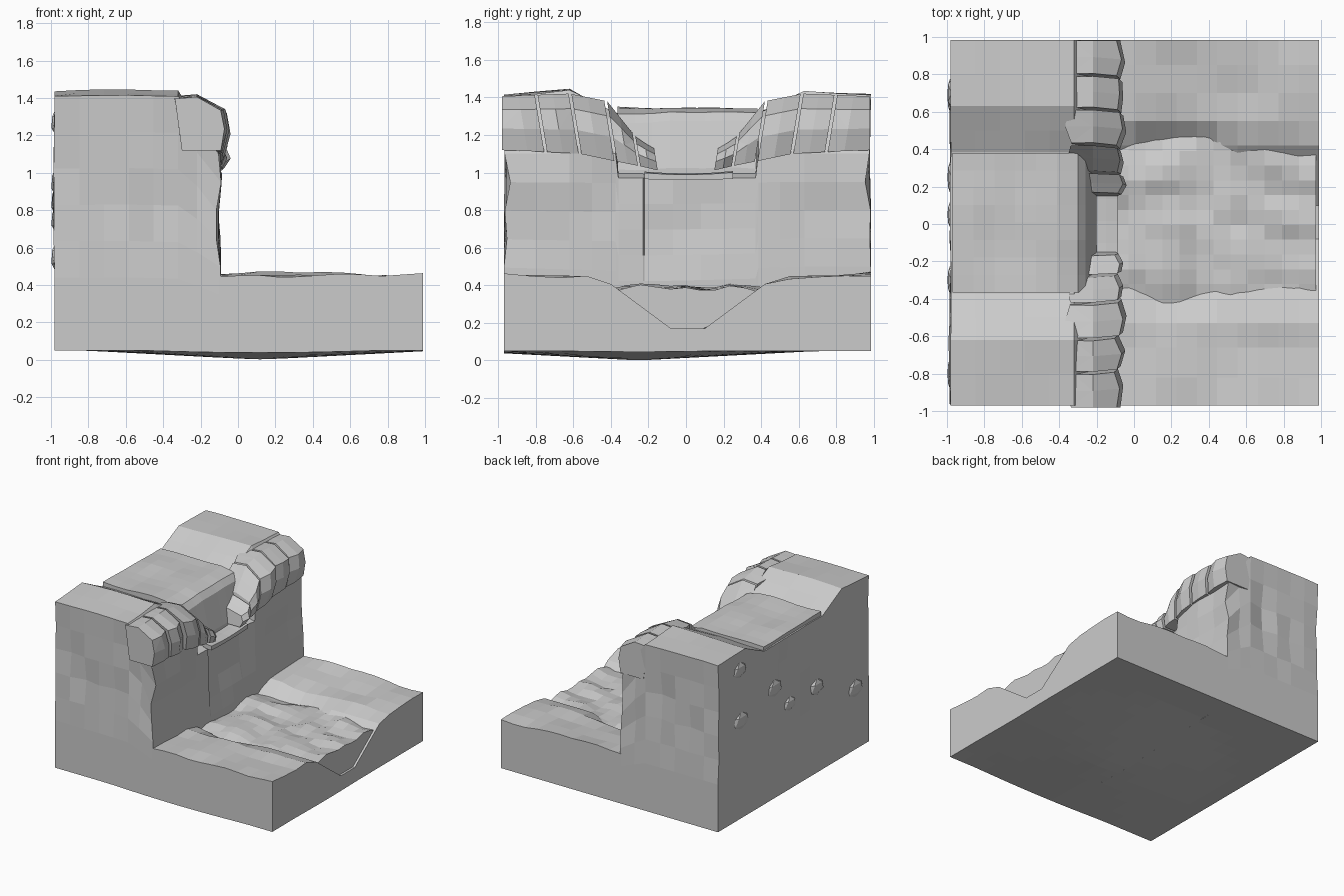
import bpy, bmesh, math, random
from mathutils import Vector, noise

if "Cube" in bpy.data.objects:
    bpy.data.objects.remove(bpy.data.objects["Cube"])

random.seed(4)


def lerp_table(v, table):
    """Piecewise linear lookup in (key, value) pairs."""
    if v <= table[0][0]:
        return table[0][1]
    for (a, p), (b, q) in zip(table, table[1:]):
        if v <= b:
            return p + (q - p) * (v - a) / (b - a)
    return table[-1][1]


def steps(a, b, n):
    return [a + (b - a) * i / n for i in range(n + 1)]


def nz(x, y, z, scale, amp):
    return noise.noise(Vector((x, y, z)) * scale + Vector((3.3, 7.1, 1.7))) * amp


def finish(name, bm):
    bmesh.ops.remove_doubles(bm, verts=bm.verts, dist=0.0005)
    bmesh.ops.recalc_face_normals(bm, faces=bm.faces)
    me = bpy.data.meshes.new(name)
    bm.to_mesh(me)
    bm.free()
    ob = bpy.data.objects.new(name, me)
    bpy.context.collection.objects.link(ob)
    return ob


def block(name, xs, ys, layers, bottom, top, warp=lambda x, y, z: (x, y, z)):
    """Closed box of faceted grids between two height functions."""
    bm = bmesh.new()
    ts = steps(0, 1, layers)

    def point(x, y, t):
        lo, hi = bottom(x, y), top(x, y)
        return warp(x, y, lo + (hi - lo) * t)

    def sheet(us, vs, f):
        g = [[bm.verts.new(f(u, v)) for v in vs] for u in us]
        for i in range(len(us) - 1):
            for j in range(len(vs) - 1):
                bm.faces.new((g[i][j], g[i + 1][j], g[i + 1][j + 1], g[i][j + 1]))

    for t in (0, 1):
        sheet(xs, ys, lambda u, v: point(u, v, t))
    for x in (xs[0], xs[-1]):
        sheet(ys, ts, lambda u, v: point(x, u, v))
    for y in (ys[0], ys[-1]):
        sheet(xs, ts, lambda u, v: point(u, y, v))
    return finish(name, bm)


# Underside bulges slightly below the rim
def underside(x, y):
    d = math.hypot(x - 0.12, y + 0.25)
    return 0.05 - 0.05 * max(0, 1 - d / 0.95)


# Channel bed cut: round plunge pool joined to a V-shaped outlet
def bed(x, y):
    outlet = 0.17 + max(0, abs(y - 0.01) - 0.09) * 0.74
    pool = 0.20 + max(0, math.hypot(x - 0.22, y - 0.04) - 0.25) * 0.8
    return min(outlet, pool)


# Lower ground
def ground_top(x, y):
    land = 0.44 + 0.025 * max(0, abs(y) - 0.6) + nz(x, y, 0, 4, 0.025)
    if abs(y) > 0.9:
        land += 0.03 * max(0, 1 - abs(x - 0.25) / 0.3) * (y > 0)
    return min(land, bed(x, y))


land_y = [-0.97, -0.82, -0.66, -0.53, -0.4, -0.3, -0.19, -0.08,
          0.1, 0.2, 0.3, 0.42, 0.55, 0.7, 0.85, 0.985]
block("lower_ground", steps(-0.1, 0.99, 10), land_y, 1, underside, ground_top)

# Pool and outlet water, rippled
block("pool_water", steps(-0.12, 0.972, 12), steps(-0.48, 0.55, 13), 1,
      lambda x, y: min(bed(x, y) - 0.01, 0.3),
      lambda x, y: 0.375 + nz(x, y, 2, 6, 0.045) - 0.03 * max(0, abs(y) - 0.38) * 6)

# Cliff with a river trough and a stepped fall
ridge = [(-0.97, 1.41), (-0.62, 1.44), (-0.37, 1.31), (0.38, 1.31),
         (0.63, 1.43), (0.985, 1.415)]


def cliff_top(x, y):
    h = lerp_table(y, ridge) + nz(x, y, 0, 3, 0.012)
    if -0.37 <= y <= 0.38:
        cap = lerp_table(x, [(-0.32, 1.32), (-0.22, 1.0), (-0.09, 0.97)])
    else:
        cap = lerp_table(x, [(-0.3, 1.5), (-0.25, 1.33), (-0.09, 1.1)])
    return min(h, cap)


def cliff_warp(x, y, z):
    k = max(0, min(1, (z - 0.45) / 0.3)) * max(0, min(1, (1.4 - z) / 0.3))
    px, py = x, y
    if x > -0.12:
        px += nz(0, y, z, 4, 0.03) * k - 0.015 * k
        if abs(y) < 0.23:
            px -= 0.03 * k
    if x < -0.95:
        px += nz(5, y, z, 4, 0.022) * k
    if abs(y) > 0.95:
        py -= math.copysign(abs(nz(x, y, z, 4, 0.05)) * k, y)
    return px, py, z


cliff_y = [-0.97, -0.8, -0.62, -0.5, -0.375, -0.36, -0.23, -0.22, -0.07,
           0.08, 0.2, 0.21, 0.37, 0.385, 0.5, 0.63, 0.8, 0.985]
block("cliff", steps(-0.98, -0.32, 5) + [-0.22, -0.09], cliff_y, 7,
      underside, cliff_top, cliff_warp)

# River on the plateau, rounding over and dropping down the face
block("river_water", steps(-0.97, -0.3, 6) + [-0.26, -0.2], steps(-0.365, 0.38, 8), 1,
      lambda x, y: 0.95,
      lambda x, y: lerp_table(x, [(-0.32, 1.34), (-0.26, 1.27), (-0.2, 1.02)])
      + nz(x, y, 4, 4, 0.015))

# Overhanging lip below the fall
block("fall_lip", [-0.24, -0.15, -0.085], steps(-0.22, 0.25, 4), 1,
      lambda x, y: 0.96 + 0.1 * y * y,
      lambda x, y: 0.995 + 0.2 * y * y - 0.1 * max(0, x + 0.15))

# Angular rim rocks, stepping down towards the fall
rim_top = [(0.12, 1.1), (0.26, 1.18), (0.42, 1.38), (0.62, 1.42), (1, 1.405)]
rim_low = [(0.12, 1.0), (0.25, 1.03), (0.43, 1.06), (0.62, 1.1), (1, 1.12)]


def rim_rock(name, ya, yb):
    bm = bmesh.new()
    rings = []
    for f in (0, 0.5, 1):
        y = ya + (yb - ya) * f
        hi, lo = lerp_table(abs(y), rim_top), lerp_table(abs(y), rim_low)
        out = (0, 0.03, 0.012)[int(f * 2)] + random.uniform(-0.01, 0.015)
        profile = [(-0.33 - out, hi - 0.01), (-0.22, hi),
                   (-0.10 + out, hi - 0.25 * (hi - lo)),
                   (-0.08 + out, lo + 0.4 * (hi - lo)),
                   (-0.095 + out * 0.5, lo), (-0.3, lo)]
        # lower edge of each rock drifts along the rim, so the gaps slant
        rings.append([bm.verts.new((x, y - math.copysign(0.05, y) * (hi - z) / 0.3
                                    * (abs(y) < 0.9), z)) for x, z in profile])
    for a, b in zip(rings, rings[1:]):
        for i in range(6):
            j = (i + 1) % 6
            bm.faces.new((a[i], a[j], b[j], b[i]))
    bm.faces.new(rings[0])
    bm.faces.new(rings[-1])
    bmesh.ops.triangulate(bm, faces=[f for f in bm.faces if len(f.verts) == 4][::2])
    finish(name, bm)


spans = [(0.17, 0.27), (0.285, 0.42), (0.435, 0.61), (0.625, 0.79), (0.805, 0.98)]
for side, label in ((-1, "front"), (1, "back")):
    for n, (a, b) in enumerate(spans):
        rim_rock(f"rim_rock_{label}_{n + 1}", side * a, side * b)

# Flat stones set into the rear wall
for n, (y, z, r) in enumerate([(0.7, 1.27, 0.09), (0.68, 0.85, 0.1), (0.25, 0.95, 0.1),
                               (0.05, 0.75, 0.08), (-0.3, 0.75, 0.09), (-0.8, 0.55, 0.1)]):
    bm = bmesh.new()
    bmesh.ops.create_icosphere(bm, subdivisions=1, radius=1)
    for v in bm.verts:
        v.co = Vector((-0.977 + v.co.x * 0.023, y + v.co.y * r, z + v.co.z * r * 0.75))
    finish(f"wall_stone_{n + 1}", bm)
